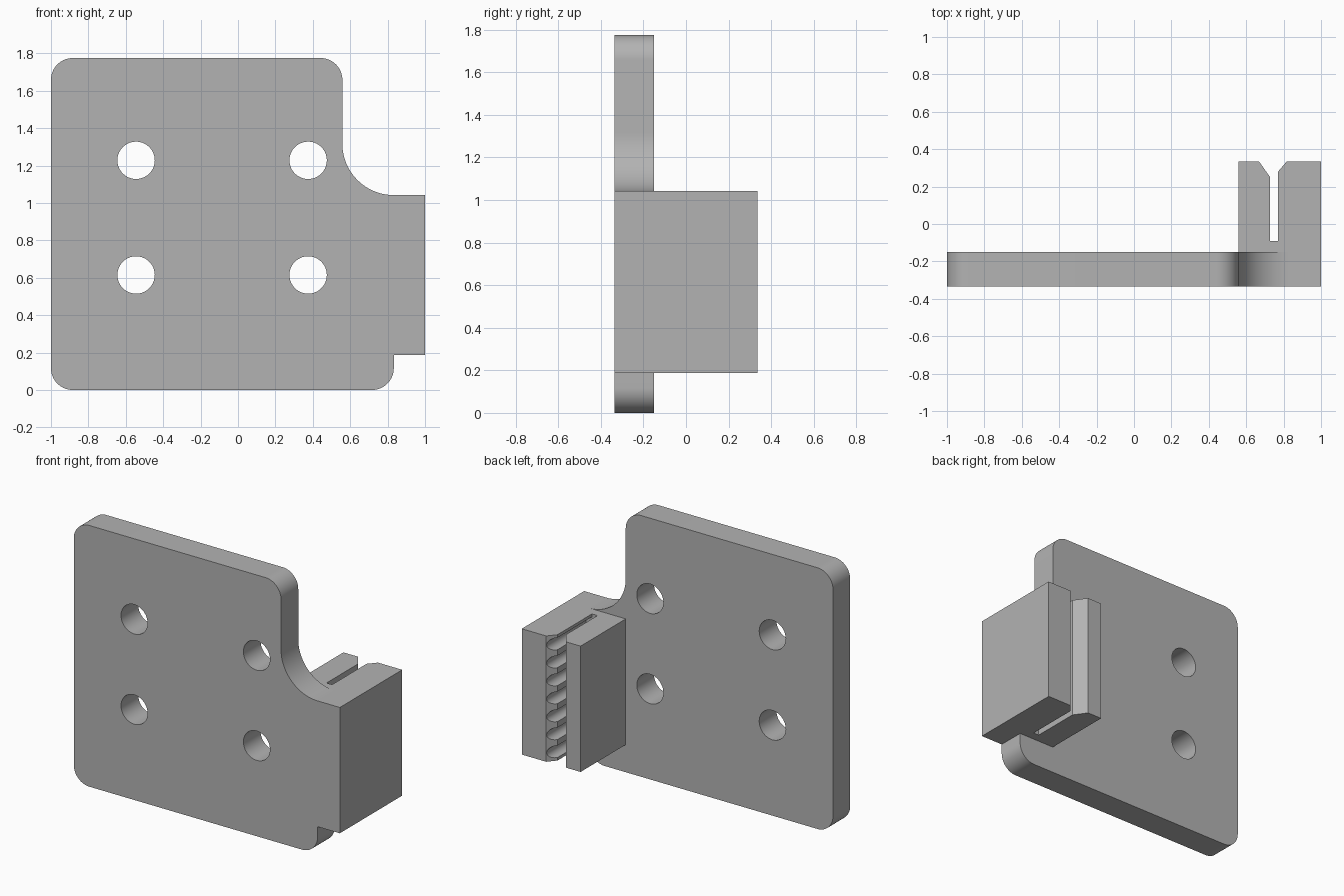
import bpy
import bmesh
from math import pi, sin, cos, radians
from mathutils import Vector

if "Cube" in bpy.data.objects:
    bpy.data.objects.remove(bpy.data.objects["Cube"])

grey = bpy.data.materials.new("plain grey")
grey.use_nodes = True
grey.diffuse_color = (0.45, 0.45, 0.45, 1)
grey.node_tree.nodes["Principled BSDF"].inputs["Base Color"].default_value = grey.diffuse_color

FRONT, PLATE_BACK, BACK = -0.335, -0.15, 0.335
BLOCK_LOW, BLOCK_TOP = 0.187, 1.042
BLOCK_IN, PLATE_EDGE = 0.558, 0.833
SLOT_IN, SLOT_OUT = 0.728, 0.77


def arc(cx, cy, r, start, end, steps=16):
    """Points on a circular arc, angles in degrees."""
    angles = [radians(start + (end - start) * i / steps) for i in range(steps + 1)]
    return [(cx + r * cos(a), cy + r * sin(a)) for a in angles]


def prism(name, outline, axis, low, high):
    """Extrude a 2D outline along y (outline in x, z) or z (outline in x, y)."""
    bm = bmesh.new()
    if axis == "y":
        verts = [bm.verts.new((a, low, b)) for a, b in outline]
        move = Vector((0, high - low, 0))
    else:
        verts = [bm.verts.new((a, b, low)) for a, b in outline]
        move = Vector((0, 0, high - low))
    face = bm.faces.new(verts)
    new = bmesh.ops.extrude_face_region(bm, geom=[face])["geom"]
    bmesh.ops.translate(bm, vec=move, verts=[v for v in new if isinstance(v, bmesh.types.BMVert)])
    bmesh.ops.recalc_face_normals(bm, faces=bm.faces)
    mesh = bpy.data.meshes.new(name)
    bm.to_mesh(mesh)
    bm.free()
    mesh.materials.append(grey)
    obj = bpy.data.objects.new(name, mesh)
    bpy.context.collection.objects.link(obj)
    return obj


def combine(target, other, operation):
    """Apply a boolean and drop the helper."""
    mod = target.modifiers.new("boolean", "BOOLEAN")
    mod.operation, mod.object, mod.solver = operation, other, "EXACT"
    bpy.context.view_layer.objects.active = target
    bpy.ops.object.modifier_apply(modifier=mod.name)
    bpy.data.objects.remove(other)


# Mounting plate with rounded corners, a fillet and the side tab
r, top, fillet = 0.117, 1.775, PLATE_EDGE - BLOCK_IN
outline = (
    arc(-1 + r, r, r, 180, 270)
    + arc(PLATE_EDGE - r, r, r, 270, 360)
    + [(PLATE_EDGE, BLOCK_LOW), (1, BLOCK_LOW), (1, BLOCK_TOP)]
    + arc(PLATE_EDGE, BLOCK_TOP + fillet, fillet, 270, 180, 24)
    + arc(BLOCK_IN - r, top - r, r, 0, 90)
    + arc(-1 + r, top - r, r, 90, 180)
)
bracket = prism("bracket", outline, "y", FRONT, PLATE_BACK)

# Four screw holes
for x in (-0.545, 0.375):
    for z in (0.615, 1.228):
        circle = arc(x, z, 0.1, 0, 360, 40)[:-1]
        combine(bracket, prism("hole_cutter", circle, "y", -1, 1), "DIFFERENCE")

# Clamp block with a slot whose mouth is chamfered
block = prism("clamp_block", [
    (BLOCK_IN, PLATE_BACK), (1, PLATE_BACK), (1, BACK), (0.817, BACK),
    (SLOT_OUT, 0.28), (SLOT_OUT, -0.09), (SLOT_IN, -0.09), (SLOT_IN, 0.25),
    (0.668, BACK), (BLOCK_IN, BACK),
], "z", BLOCK_LOW, BLOCK_TOP)

# Rounded tooth grooves along the outer slot wall
count = 7
pitch = (BLOCK_TOP - BLOCK_LOW) / count
for i in range(count):
    z = BLOCK_LOW + pitch * (i + 0.5)
    groove = arc(SLOT_OUT + 0.004, z, 0.041, -90, 90, 16)
    groove += [(SLOT_OUT - 0.02, z + 0.041), (SLOT_OUT - 0.02, z - 0.041)]
    combine(block, prism("groove_cutter", groove, "y", -0.09, 0.5), "DIFFERENCE")

combine(bracket, block, "UNION")

# Smooth the round walls, keep the edges crisp
bpy.ops.object.select_all(action="DESELECT")
bracket.select_set(True)
bpy.context.view_layer.objects.active = bracket
bpy.ops.object.shade_smooth_by_angle(angle=radians(30))
